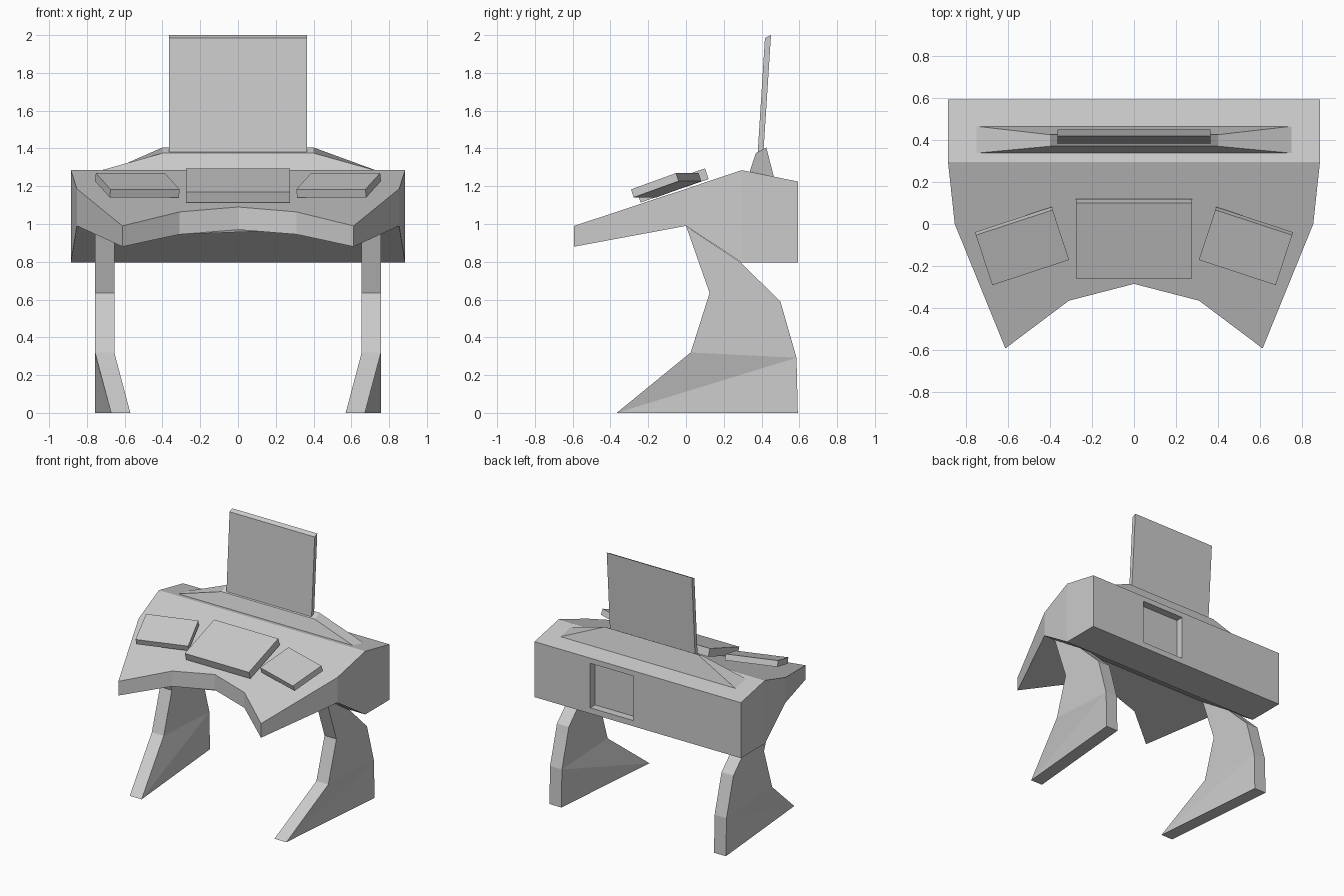
import bpy, bmesh
from math import radians

if "Cube" in bpy.data.objects:
    bpy.data.objects.remove(bpy.data.objects["Cube"])


def loft(name, ring_a, ring_b, caps=None):
    """Bridge two matching vertex rings; caps lists the end faces by ring index."""
    n = len(ring_a)
    caps_a, caps_b = caps or ([range(n)], [range(n)])
    bm = bmesh.new()
    a = [bm.verts.new(p) for p in ring_a]
    b = [bm.verts.new(p) for p in ring_b]
    for i in range(n):
        j = (i + 1) % n
        bm.faces.new((a[i], a[j], b[j], b[i]))
    for c in caps_a:
        bm.faces.new([a[i] for i in c])
    for c in caps_b:
        bm.faces.new([b[i] for i in c])
    bmesh.ops.recalc_face_normals(bm, faces=bm.faces)
    me = bpy.data.meshes.new(name)
    bm.to_mesh(me)
    bm.free()
    ob = bpy.data.objects.new(name, me)
    bpy.context.collection.objects.link(ob)
    return ob


def box(name, size, loc, tilt=0, yaw=0):
    bpy.ops.mesh.primitive_cube_add(size=1, location=loc,
                                    rotation=(radians(tilt), 0, radians(yaw)))
    ob = bpy.context.object
    ob.name = name
    ob.scale = size
    bpy.ops.object.transform_apply(location=True, rotation=True, scale=True)
    return ob


def mirror_x(ob):
    ob.modifiers.new("mirror", 'MIRROR').use_clip = False


# Desk body: half outline as (x, y, top z, bottom z), from front centre to back
half = [(0, -.285, 1.09, .97), (.31, -.365, 1.064, .945), (.612, -.592, .99, .88),
        (.853, 0, 1.186, .99), (.885, .295, 1.285, .795), (.885, .592, 1.225, .795)]
outline = half + [(-x, y, t, b) for x, y, t, b in half[:0:-1]]
top = [(x, y, t) for x, y, t, b in outline]
bottom = [(x, y, b) for x, y, t, b in outline]
top_caps = [[0, 1, 2, 3, 4, 6 + 1, 8, 9, 10], [4, 5, 6, 7]]
bottom_caps = [[0, 1, 2, 3, 8, 9, 10], [3, 4, 7, 8], [4, 5, 6, 7]]
# (indices: 5/6 are the back corners, 4/7 the ridge, 3/8 the bend, 2/9 the front tips)
body = loft("desk_body", top, bottom, (top_caps, bottom_caps))

# Recessed panel in the back
cutter = box("back_recess_cutter", (.37, .12, .345), (.222, .592, 1.012))
cutter.hide_render = True
cutter.hide_viewport = True
cutter.display_type = 'WIRE'
cut = body.modifiers.new("back_recess", 'BOOLEAN')
cut.operation = 'DIFFERENCE'
cut.solver = 'EXACT'
cut.object = cutter

# Legs: side profile (y, z); the toe is bent inwards
profile = [(0, .99), (.125, .635), (.025, .32), (-.367, 0),
           (.592, 0), (.585, .292), (.5, .59), (.29, .795)]


def leg_ring(x):
    return [(x - (.085 if i == 3 else 0), y, z) for i, (y, z) in enumerate(profile)]


leg_caps = [[0, 1, 2, 5, 6, 7], [2, 3, 5], [3, 4, 5]]
legs = loft("legs", leg_ring(.757), leg_ring(.655), (leg_caps, leg_caps))
mirror_x(legs)

# Screen stand: long low frustum on the ridge
loft("screen_stand",
     [(-.75, .337, 1.277), (.75, .337, 1.277), (.75, .465, 1.251), (-.75, .465, 1.251)],
     [(-.4, .37, 1.375), (.4, .37, 1.375), (.4, .425, 1.405), (-.4, .425, 1.405)])

# Leaning screen
side = [(.378, 1.35), (.418, 1.985), (.45, 2.0), (.408, 1.35)]
loft("screen", [(-.365, y, z) for y, z in side], [(.365, y, z) for y, z in side])

# Control pads
box("centre_pad", (.55, .381, .06), (0, -.07, 1.204), tilt=19)
side_pads = box("side_pads", (.385, .265, .045), (.533, -.105, 1.205), tilt=19, yaw=-18.2)
mirror_x(side_pads)
